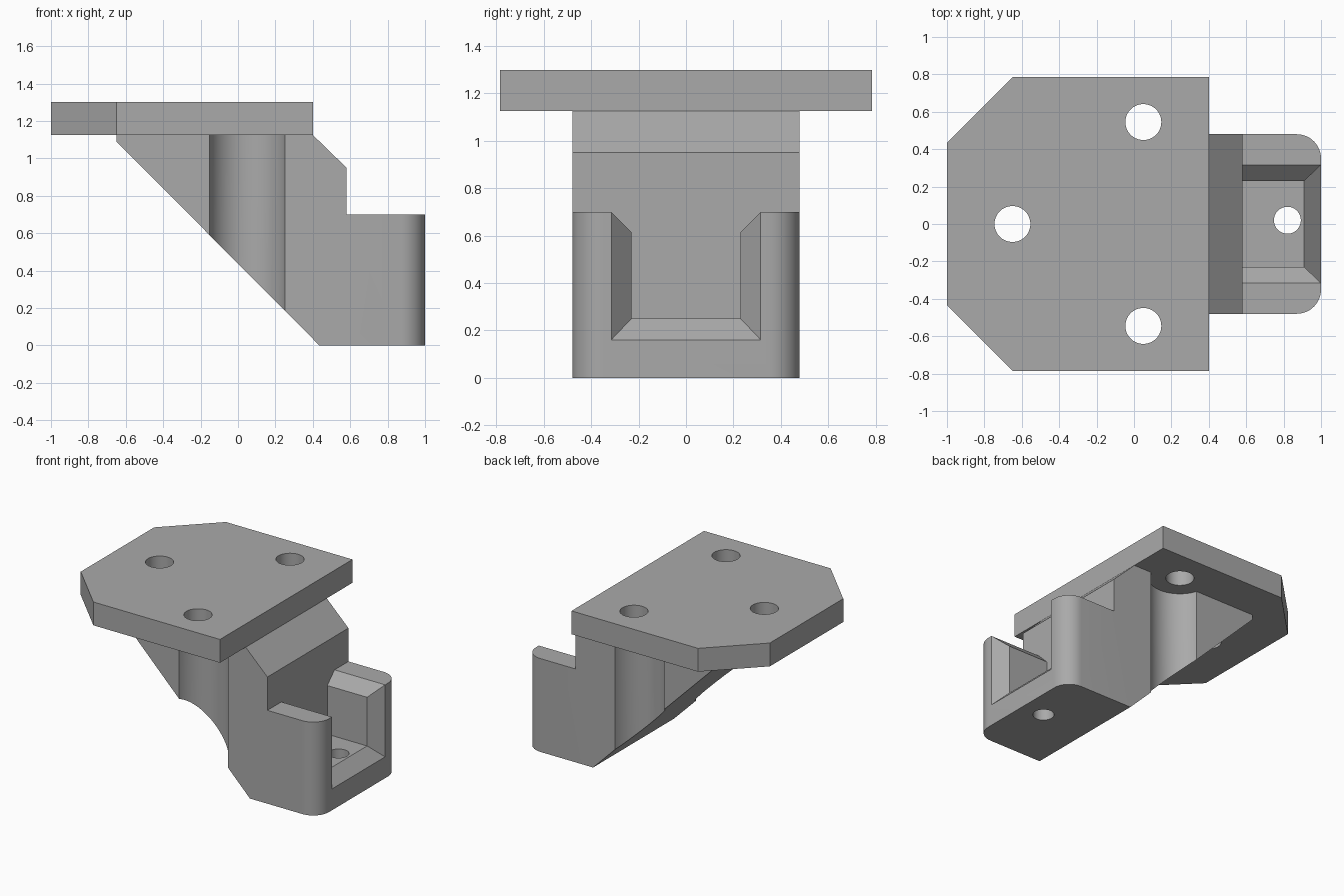
import bpy, bmesh, math
from mathutils import Matrix, Vector

cube = bpy.data.objects.get("Cube")
if cube:
    bpy.data.objects.remove(cube, do_unlink=True)

grey = bpy.data.materials.new("plain grey")
grey.use_nodes = True
GREY = (0.4, 0.4, 0.4, 1)
grey.diffuse_color = GREY
grey.node_tree.nodes["Principled BSDF"].inputs["Base Color"].default_value = GREY


def add_object(name, bm):
    bmesh.ops.recalc_face_normals(bm, faces=bm.faces)
    mesh = bpy.data.meshes.new(name)
    bm.to_mesh(mesh)
    bm.free()
    mesh.materials.append(grey)
    obj = bpy.data.objects.new(name, mesh)
    bpy.context.collection.objects.link(obj)
    return obj


def prism(points, direction):
    """Extrude a closed 3D outline along a direction."""
    bm = bmesh.new()
    face = bm.faces.new([bm.verts.new(p) for p in points])
    new = bmesh.ops.extrude_face_region(bm, geom=[face])["geom"]
    verts = [v for v in new if isinstance(v, bmesh.types.BMVert)]
    bmesh.ops.translate(bm, vec=Vector(direction), verts=verts)
    return bm


def cylinder(name, x, y, radius, low, high):
    bm = bmesh.new()
    bmesh.ops.create_cone(bm, cap_ends=True, segments=64, radius1=radius, radius2=radius,
                          depth=high - low, matrix=Matrix.Translation((x, y, (low + high) / 2)))
    return add_object(name, bm)


def combine(target, other, operation="DIFFERENCE"):
    """Apply a boolean and discard the helper."""
    mod = target.modifiers.new(operation, "BOOLEAN")
    mod.operation = operation
    mod.solver = "EXACT"
    mod.object = other
    bpy.context.view_layer.objects.active = target
    bpy.ops.object.modifier_apply(modifier=mod.name)
    bpy.data.objects.remove(other, do_unlink=True)


PLATE_LOW, TOP, HALF = 1.125, 1.3, 0.48

# Sloping support arm, reaching a little into the plate
side = [(-0.65, 1.2), (-0.65, 1.09), (0.435, 0), (1, 0), (1, 0.7),
        (0.58, 0.7), (0.58, 0.95), (0.4, PLATE_LOW), (0.4, 1.2)]
bm = prism([(x, -HALF, z) for x, z in side], (0, 2 * HALF, 0))
corners = [e for e in bm.edges if all(v.co.x > 0.99 for v in e.verts)
           and abs(e.verts[0].co.z - e.verts[1].co.z) > 0.5]
bmesh.ops.bevel(bm, geom=corners, offset=0.13, segments=12, profile=0.5, affect="EDGES")
bracket = add_object("mounting_bracket", bm)

# Screw clearance scallops in both flanks
for y in (-0.545, 0.545):
    combine(bracket, cylinder("scallop", 0.05, y, 0.212, -0.1, PLATE_LOW))

# Socket with bevelled top rim
rim = [(-0.23, 0.25), (0.23, 0.25), (0.23, 0.615), (0.415, 0.8), (-0.415, 0.8), (-0.23, 0.615)]
combine(bracket, add_object("socket", prism([(0.58, y, z) for y, z in rim], (0.6, 0, 0))))

# Flared end of the socket
bm = bmesh.new()
rings = []
for x, grow in ((0.91, 0), (1.01, 0.1)):
    w, low = 0.23 + grow * 0.95, 0.25 - grow
    rings.append([bm.verts.new((x, y, z)) for y, z in ((-w, low), (w, low), (w, 0.9), (-w, 0.9))])
bm.faces.new(rings[0])
bm.faces.new(rings[1])
for i in range(4):
    j = (i + 1) % 4
    bm.faces.new((rings[0][i], rings[0][j], rings[1][j], rings[1][i]))
combine(bracket, add_object("socket_flare", bm))

# Top plate with two clipped corners
outline = [(0.4, -0.785), (0.4, 0.785), (-0.65, 0.785), (-1, 0.435), (-1, -0.435), (-0.65, -0.785)]
plate = add_object("top_plate", prism([(x, y, PLATE_LOW) for x, y in outline],
                                      (0, 0, TOP - PLATE_LOW)))
combine(bracket, plate, "UNION")

# Screw holes and socket drain hole
for x, y in ((-0.65, 0), (0.05, 0.545), (0.05, -0.545)):
    combine(bracket, cylinder("screw_hole", x, y, 0.096, 0.8, 1.4))
combine(bracket, cylinder("drain_hole", 0.82, 0.02, 0.072, -0.1, 0.4))

bpy.ops.object.select_all(action="DESELECT")
bracket.select_set(True)
bpy.context.view_layer.objects.active = bracket
bpy.ops.object.shade_smooth_by_angle(angle=math.radians(25))
